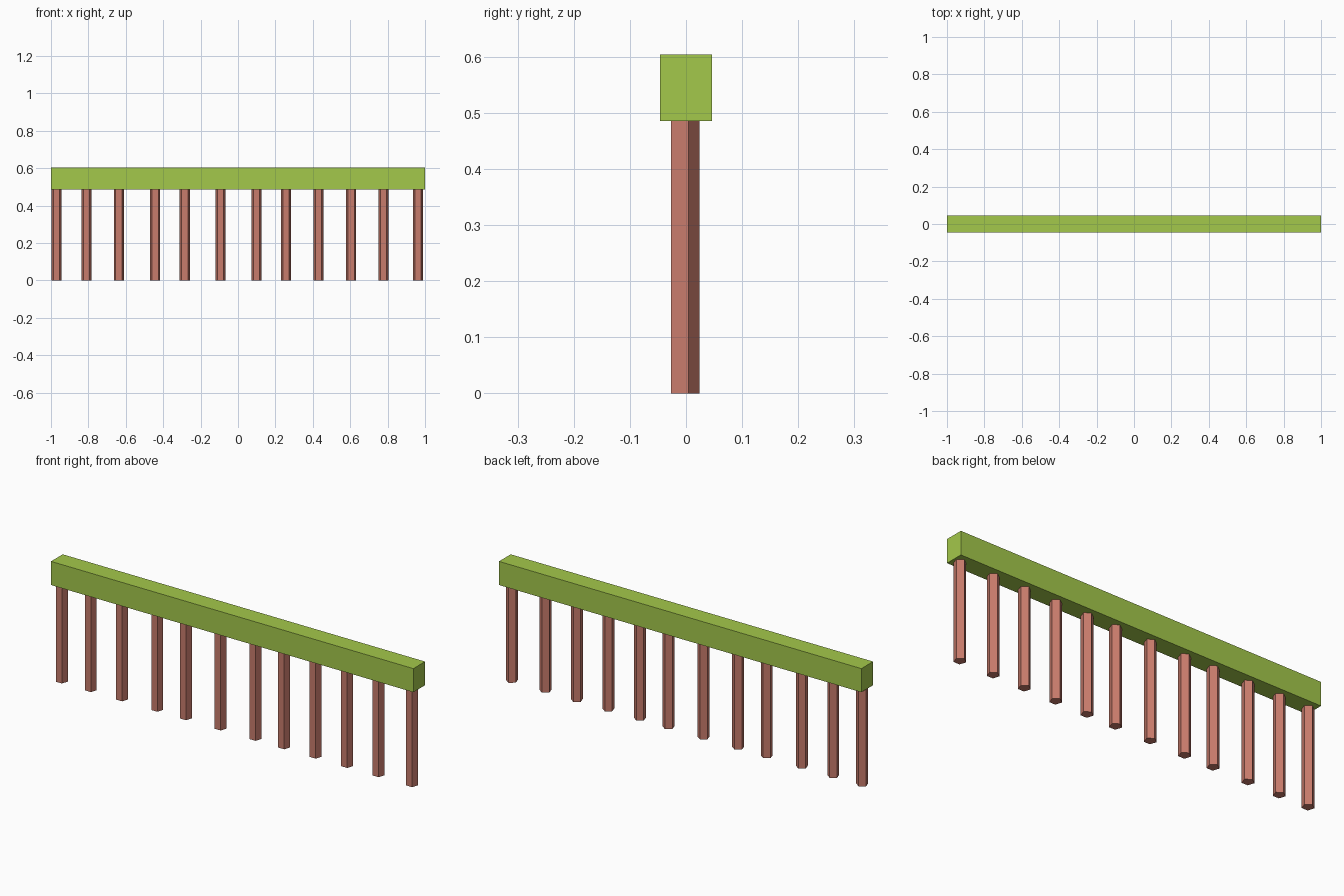
import bpy
from math import radians

if "Cube" in bpy.data.objects:
    bpy.data.objects.remove(bpy.data.objects["Cube"])


def material(name, color):
    m = bpy.data.materials.new(name)
    m.diffuse_color = color
    m.use_nodes = True
    m.node_tree.nodes["Principled BSDF"].inputs["Base Color"].default_value = m.diffuse_color
    return m


green = material("beam_green", (0.37, 0.58, 0.07, 1))
red = material("post_red", (0.58, 0.20, 0.15, 1))

BEAM_BOTTOM, BEAM_TOP = 0.486, 0.604

# Long beam along the top
bpy.ops.mesh.primitive_cube_add(size=1, location=(0, 0, (BEAM_BOTTOM + BEAM_TOP) / 2))
beam = bpy.context.object
beam.name = "top_beam"
beam.scale = (2, 0.092, BEAM_TOP - BEAM_BOTTOM)
bpy.ops.object.transform_apply(location=False, rotation=False, scale=True)
beam.data.materials.append(green)

# Unevenly spaced five-sided posts, flat face to the front, point to the back
post_x = [-0.97, -0.81, -0.637, -0.443, -0.285, -0.094,
          0.099, 0.257, 0.431, 0.605, 0.778, 0.963]
for i, x in enumerate(post_x, 1):
    bpy.ops.mesh.primitive_cylinder_add(vertices=5, radius=0.0285, depth=BEAM_BOTTOM,
                                        location=(x, -0.004, BEAM_BOTTOM / 2))
    post = bpy.context.object
    post.name = f"post_{i:02d}"
    # Turn so that one corner points to +y
    v = max(post.data.vertices, key=lambda p: p.co.y)
    if abs(v.co.x) > 1e-4:
        post.rotation_euler.z = radians(90)
    post.data.materials.append(red)
